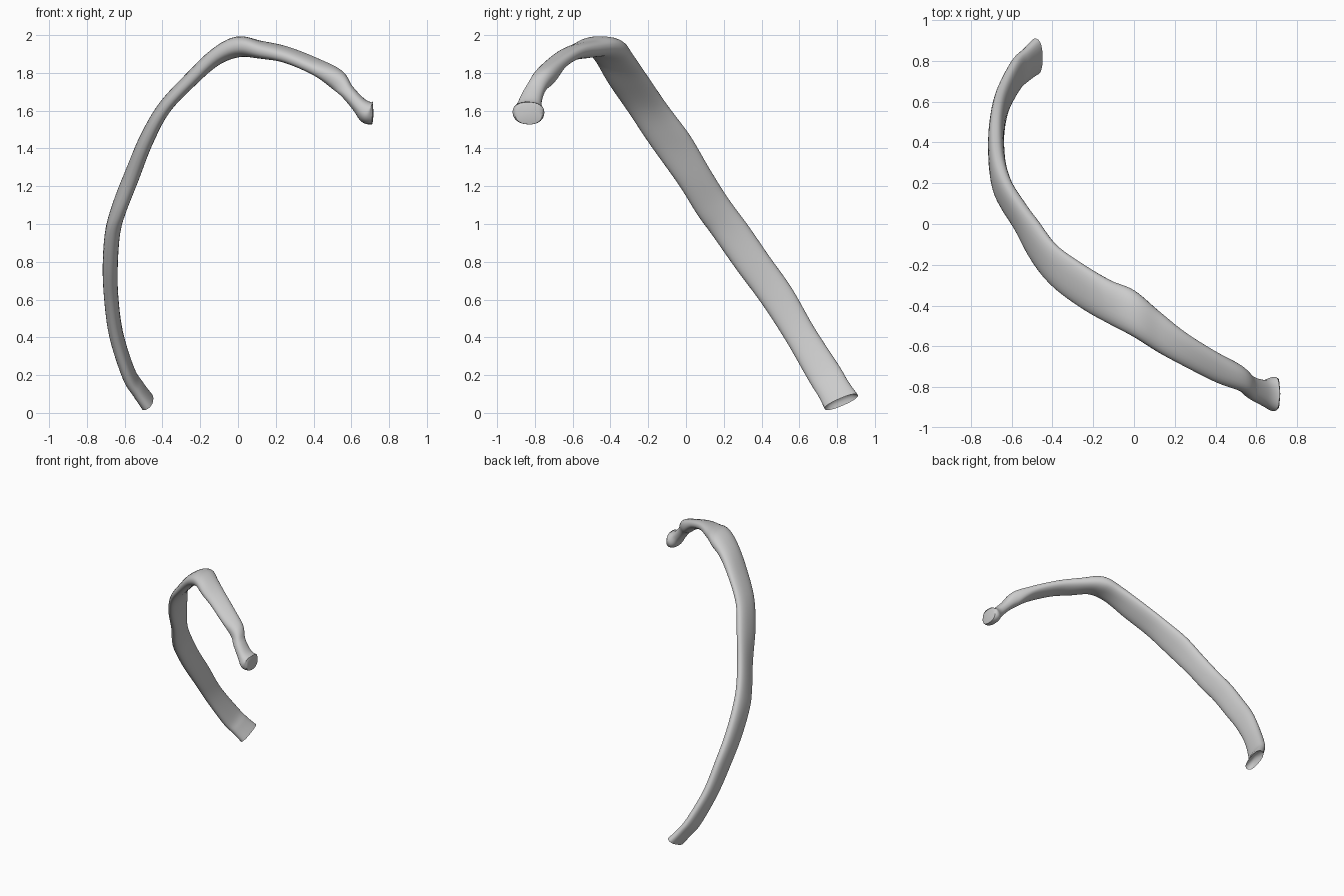
import bpy, bmesh, math
from mathutils import Vector

if "Cube" in bpy.data.objects:
    bpy.data.objects.remove(bpy.data.objects["Cube"])

# Stations along the bone: x, lower edge (y, z), upper edge (y, z), thickness
STATIONS = [
    (-.48, .735, .02, .91, .095, .075),
    (-.53, .70, .09, .86, .165, .07),
    (-.58, .65, .17, .81, .25, .07),
    (-.645, .53, .38, .68, .45, .074),
    (-.672, .40, .58, .56, .66, .076),
    (-.676, .27, .755, .44, .83, .08),
    (-.662, .14, .94, .33, .99, .08),
    (-.625, .06, 1.05, .22, 1.14, .075),
    (-.562, -.04, 1.21, .12, 1.30, .075),
    (-.485, -.19, 1.42, .02, 1.47, .075),
    (-.39, -.31, 1.60, -.10, 1.63, .07),
    (-.25, -.415, 1.755, -.20, 1.775, .075),
    (-.12, -.49, 1.885, -.275, 1.88, .09),
    (0, -.555, 1.94, -.325, 1.935, .11),
    (.12, -.63, 1.91, -.425, 1.935, .09),
    (.25, -.70, 1.875, -.53, 1.92, .075),
    (.40, -.775, 1.81, -.625, 1.865, .075),
    (.52, -.82, 1.75, -.69, 1.785, .105),
    (.575, -.86, 1.70, -.745, 1.71, .08),
    (.64, -.895, 1.63, -.765, 1.635, .085),
    (.685, -.918, 1.595, -.75, 1.59, .12),
    (.71, -.905, 1.59, -.76, 1.585, .12),
]
SIDES, STEPS = 28, 6


def catmull(p, t):
    a, b, c, d = p
    return [.5 * (2 * b[k] + (c[k] - a[k]) * t
                  + (2 * a[k] - 5 * b[k] + 4 * c[k] - d[k]) * t * t
                  + (3 * b[k] - a[k] - 3 * c[k] + d[k]) * t ** 3) for k in range(6)]


def spow(v, e):
    return math.copysign(abs(v) ** e, v)


# Smoothly resample the stations
n = len(STATIONS)
rows = []
for i in range(n - 1):
    pts = [STATIONS[min(max(i + k, 0), n - 1)] for k in (-1, 0, 1, 2)]
    rows += [catmull(pts, s / STEPS) for s in range(STEPS)]
rows.append(list(STATIONS[-1]))

lows = [Vector((r[0], r[1], r[2])) for r in rows]
highs = [Vector((r[0], r[3], r[4])) for r in rows]
mids = [(a + b) / 2 for a, b in zip(lows, highs)]

# Flattened oval cross-sections swept along the path
bm = bmesh.new()
rings = []
m = len(rows)
for i in range(m):
    tangent = mids[min(i + 3, m - 1)] - mids[max(i - 3, 0)]
    major = (highs[i] - lows[i]) / 2
    minor = tangent.cross(major).normalized() * rows[i][5] / 2
    ring = []
    for j in range(SIDES):
        a = math.tau * j / SIDES
        ring.append(bm.verts.new(mids[i] + major * spow(math.cos(a), .85)
                                 + minor * spow(math.sin(a), .85)))
    rings.append(ring)


def bridge(r0, r1):
    for j in range(SIDES):
        k = (j + 1) % SIDES
        bm.faces.new((r0[j], r0[k], r1[k], r1[j]))


for r0, r1 in zip(rings, rings[1:]):
    bridge(r0, r1)

# End caps: a hollowed socket at the low end, a rounded knob at the head
for ring, mid, push in ((rings[0], mids[0], Vector((-.02, -.015, .03))),
                        (rings[-1], mids[-1], Vector((.008, 0, 0)))):
    inner = [bm.verts.new(mid + (v.co - mid) * .75 + push * .5) for v in ring]
    bridge(ring, inner)
    tip = bm.verts.new(mid + push)
    for j in range(SIDES):
        bm.faces.new((inner[j], inner[(j + 1) % SIDES], tip))

bmesh.ops.recalc_face_normals(bm, faces=bm.faces)
mesh = bpy.data.meshes.new("rib_bone")
bm.to_mesh(mesh)
bm.free()
rib = bpy.data.objects.new("rib_bone", mesh)
bpy.context.collection.objects.link(rib)
bpy.context.view_layer.objects.active = rib
rib.select_set(True)
bpy.ops.object.shade_smooth_by_angle(angle=math.radians(50))
